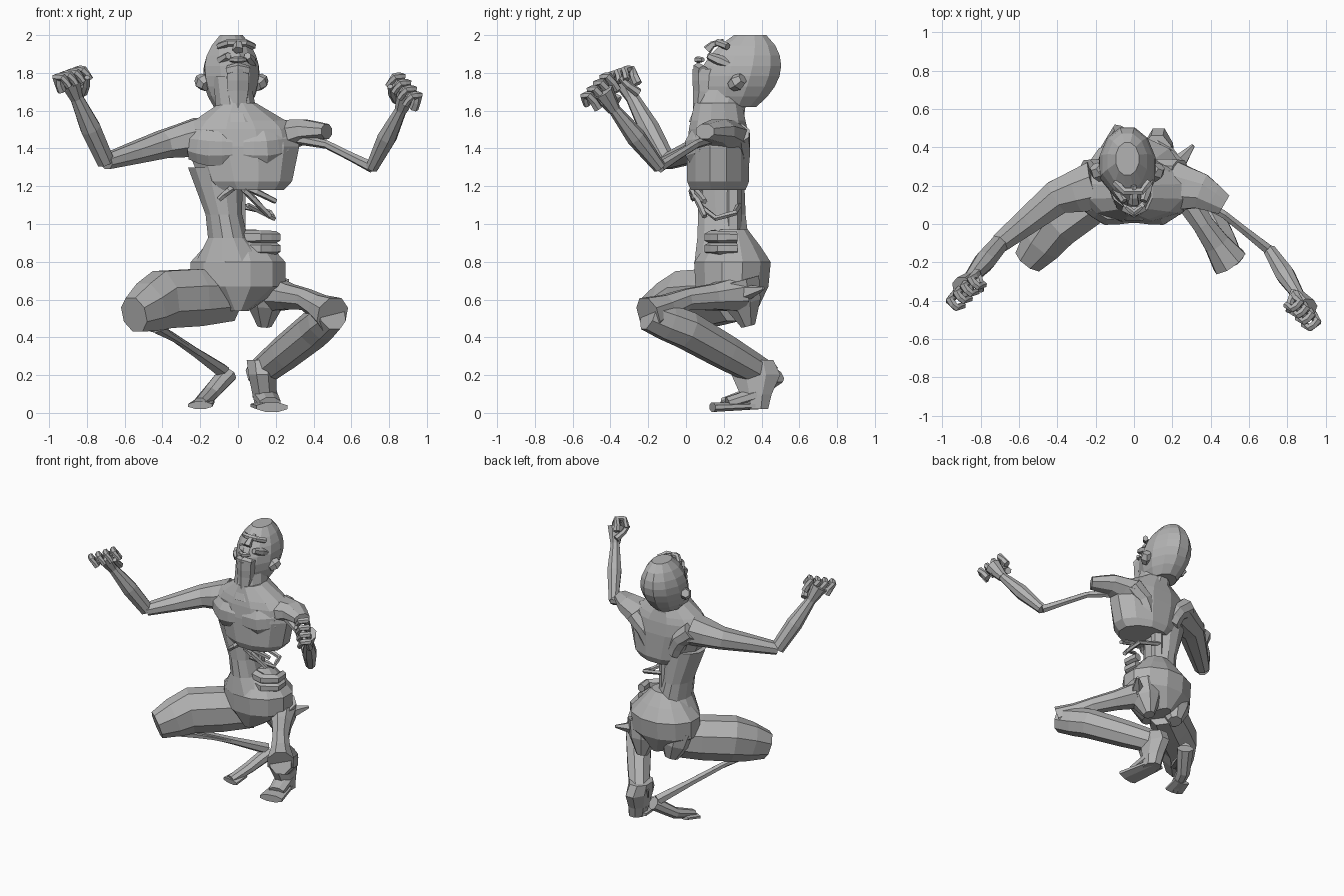
import bpy, bmesh, math
from mathutils import Vector

cube = bpy.data.objects.get("Cube")
if cube:
    bpy.data.objects.remove(cube, do_unlink=True)

skin = bpy.data.materials.new("grey_skin")
skin.use_nodes = True
tone = (0.45, 0.45, 0.45, 1)
skin.diffuse_color = tone
skin.node_tree.nodes["Principled BSDF"].inputs["Base Color"].default_value = tone


def skin_rings(name, rings):
    """Joins rings of points into a closed flat-shaded object."""
    bm = bmesh.new()
    loops = [[bm.verts.new(point) for point in ring] for ring in rings]
    count = len(loops[0])
    for lower, upper in zip(loops, loops[1:]):
        for i in range(count):
            j = (i + 1) % count
            bm.faces.new((lower[i], lower[j], upper[j], upper[i]))
    bm.faces.new(loops[0])
    bm.faces.new(loops[-1])
    bmesh.ops.recalc_face_normals(bm, faces=bm.faces)
    mesh = bpy.data.meshes.new(name)
    bm.to_mesh(mesh)
    bm.free()
    mesh.materials.append(skin)
    obj = bpy.data.objects.new(name, mesh)
    bpy.context.collection.objects.link(obj)
    return obj


def ellipse(centre, across, along, sides):
    """Ring of points spanned by two half-axis vectors."""
    angles = [math.tau * (i + 0.5) / sides for i in range(sides)]
    return [centre + across * math.cos(a) + along * math.sin(a) for a in angles]


def stack(name, base, top, levels, sides=12):
    """Level rings from base to top, each (fraction, half width, half depth)."""
    base, top = Vector(base), Vector(top)
    rings = [ellipse(base.lerp(top, t), Vector((width, 0, 0)), Vector((0, depth, 0)), sides)
             for t, width, depth in levels]
    return skin_rings(name, rings)


def limb(name, path, start, end, bulge=0, flat=1, sides=8):
    """Tapered tube along a path, swelling mid-way by bulge; flat scales its height."""
    joints = [Vector(p) for p in path]
    points = [joints[0]]
    for a, b in zip(joints, joints[1:]):
        points += [a.lerp(b, 0.5), b]
    last = len(points) - 1
    whole = (points[last] - points[0]).normalized()
    reference = Vector((0, 1, 0)) if abs(whole.z) > 0.85 else Vector((0, 0, 1))
    rings = []
    for k, point in enumerate(points):
        tangent = (points[min(k + 1, last)] - points[max(k - 1, 0)]).normalized()
        side = tangent.cross(reference).normalized()
        up = side.cross(tangent)
        t = k / last
        radius = start + (end - start) * t + bulge * math.sin(math.pi * t)
        rings.append(ellipse(point, side * radius, up * radius * flat, sides))
    return skin_rings(name, rings)


# Trunk: full chest, hollowed waist, narrow-topped pelvis
stack("chest", (.05, .17, 1.18), (0, .17, 1.64),
      [(0, .2, .15), (.1, .25, .17), (.5, .31, .17), (.7, .3, .16), (.8, .25, .15), (1, .1, .13)])
stack("waist", (-.03, .2, .8), (-.12, .18, 1.3),
      [(0, .2, .16), (.25, .11, .14), (.5, .1, .13), (1, .15, .13)])
stack("pelvis", (0, .24, .54), (0, .25, .97),
      [(0, .06, .14), (.3, .26, .2), (.6, .26, .21), (.8, .18, .15), (1, .1, .08)])
limb("left_buttock", [(.15, .27, .7), (.14, .33, .46)], start=.13, end=.04, bulge=.02)
limb("right_buttock", [(-.13, .27, .7), (-.1, .32, .5)], start=.12, end=.05, bulge=.02)
limb("hip_shard", [(.18, .25, .62), (.31, .41, .66)], start=.07, end=.01, sides=5)

# Exposed ribs, spine and entrails on the left side
breastbone = (0, .08, 1.22)
rib_ends = [(.17, .1, 1.04), (.2, .1, 1.12), (.08, .05, 1.13), (-.1, .04, 1.13)]
for k, rib_end in enumerate(rib_ends):
    bend = Vector(breastbone).lerp(Vector(rib_end), 0.5) - Vector((0, .03, 0))
    limb(f"front_rib_{k}", [breastbone, bend, rib_end], start=.022, end=.015, sides=5)
limb("lower_rib", [(0, .28, 1.1), (.17, .26, 1.06), (.19, .16, 1.03), (.05, .07, 1.1)],
     start=.016, end=.014, sides=5)
limb("spine", [(0, .25, .9), (0, .25, 1.2)], start=.045, end=.045, sides=6)
for k, z in enumerate((.87, .93)):
    limb(f"entrail_{k}", [(0, .17, z), (.12, .13, z), (.2, .18, z), (.19, .27, z)],
         start=.04, end=.03, sides=6)

# Head tilted back, narrowing toward the face
skull_levels = []
for k in range(8):
    t = k / 7
    swell = math.sin(math.pi * (.15 + .78 * t)) ** .6
    skull_levels.append((t, .155 * swell, .22 * swell))
middle = -.035
head = stack("head", (middle, .24, 1.62), (middle, .34, 2), skull_levels)
for vertex in head.data.vertices:
    back = max(0, min(1, (vertex.co.y - .05) / .2))
    vertex.co.x = (vertex.co.x - middle) * (1 + back) / 2 + middle * back

# Neck and features of the face
stack("neck", (0, .16, 1.54), (middle, .22, 1.78), [(0, .15, .15), (.3, .11, .14), (1, .1, .13)])
limb("throat", [(0, .07, 1.56), (0, .1, 1.7), (0, .1, 1.82)], start=.03, end=.065, bulge=.015, sides=6)
limb("chin", [(-.05, .09, 1.81), (0, .065, 1.825), (.05, .09, 1.81)], start=.03, end=.03, sides=6)
limb("lips", [(-.04, .09, 1.87), (0, .06, 1.87), (.04, .09, 1.87)], start=.012, end=.012, bulge=.006, sides=6)
limb("nose", [(0, .11, 1.92), (0, .14, 1.95), (0, .2, 1.97)], start=.032, end=.015, flat=.8, sides=5)
limb("brow", [(-.1, .22, 1.94), (-.05, .17, 1.96), (.04, .17, 1.96), (.08, .22, 1.94)],
     start=.02, end=.02, sides=6)

# Paired features of head and chest
for label, s in (("left", 1), ("right", -1)):
    limb(label + "_ear", [(middle + s * .13, .24, 1.73), (middle + s * .17, .3, 1.77)],
         start=.03, end=.03, bulge=.015, sides=6)
    limb(label + "_cheek", [(s * .05, .12, 1.89), (middle / 2 + s * .1, .24, 1.84)],
         start=.02, end=.02, bulge=.01, sides=6)
    limb(label + "_breast", [(s * .03, .05, 1.4), (s * .14, .05, 1.4), (s * .24, .11, 1.42)],
         start=.05, end=.05, bulge=.01, flat=1.7)
    limb(label + "_shoulder_blade", [(s * .24, .27, 1.48), (s * .15, .28, 1.4), (s * .1, .27, 1.28)],
         start=.07, end=.06)

# Right arm, whole
right_elbow, right_wrist = (-.7, -.1, 1.33), (-.86, -.29, 1.68)
limb("right_upper_arm", [(-.2, .2, 1.46), (-.4, .14, 1.42), right_elbow],
     start=.14, end=.055, flat=.8)
limb("right_forearm", [right_elbow, right_wrist], start=.05, end=.035, bulge=.015)

# Left arm, bare bone above the elbow
left_elbow, left_wrist = (.71, -.14, 1.3), (.87, -.39, 1.62)
limb("left_shoulder", [(.2, .2, 1.46), (.35, .17, 1.49), (.47, .1, 1.49)],
     start=.14, end=.06, flat=.7)
limb("left_arm_bone", [(.27, .16, 1.46), (.47, .05, 1.42), left_elbow],
     start=.035, end=.03, bulge=-.01, sides=6)
limb("left_forearm", [left_elbow, left_wrist], start=.035, end=.03, bulge=.02)


def fist(label, wrist, axis, spread, flip):
    """Palm with four curled fingers and a thumb."""
    wrist, axis, spread = Vector(wrist), Vector(axis).normalized(), Vector(spread)
    curl = axis.cross(spread).normalized() * flip
    knuckles = wrist + axis * .1
    limb(label + "_palm", [wrist - axis * .02, knuckles], start=.035, end=.06)
    for k in range(4):
        root = knuckles + spread * (k / 3 - .5)
        bend = root + axis * .04
        limb(f"{label}_finger_{k}", [root - axis * .05, bend, bend + curl * .05,
                                     root - axis * .02 + curl * .07],
             start=.025, end=.018, sides=6)
    root = wrist - spread * .35
    limb(label + "_thumb", [root, root + axis * .05 + curl * .05, root + axis * .1 + curl * .08],
         start=.025, end=.016, sides=6)


fist("right", right_wrist, axis=(-.06, -.07, .15), spread=(-.11, -.11, -.04), flip=1)
fist("left", left_wrist, axis=(.06, -.1, .16), spread=(.09, -.1, -.1), flip=-1)

# Right leg, bare bone below the knee
right_heel = (-.08, .46, .22)
limb("right_thigh", [(-.05, .25, .62), (-.4, 0, .6), (-.55, -.19, .52)],
     start=.12, end=.085, bulge=.035, flat=1.2)
limb("right_shin_bone", [(-.48, -.12, .48), (-.37, .05, .42), right_heel],
     start=.045, end=.04, bulge=-.02, sides=6)
limb("right_second_bone", [(-.43, -.08, .45), (-.3, .12, .37), right_heel],
     start=.03, end=.02, bulge=-.01, sides=5)
limb("right_foot", [(-.06, .48, .2), (-.15, .35, .1), (-.2, .2, .05)],
     start=.06, end=.04, flat=.8)
limb("right_toes", [(-.18, .3, .06), (-.2, .19, .04)], start=.06, end=.07, flat=.3)

# Left leg, wasted thigh and full calf
left_knee = (.5, -.2, .52)
limb("left_thigh", [(.18, .28, .63), (.36, 0, .6), left_knee],
     start=.1, end=.1, bulge=-.04)
limb("left_calf", [left_knee, (.4, 0, .44), (.1, .42, .2)], start=.08, end=.07, bulge=.02, flat=1.1)
stack("left_heel", (.15, .37, .02), (.12, .37, .28),
      [(0, .06, .07), (.3, .07, .09), (.7, .08, .14), (1, .08, .1)], sides=8)
limb("left_instep", [(.14, .38, .1), (.17, .22, .05)], start=.07, end=.06, flat=.6)
limb("left_foot", [(.13, .4, .04), (.18, .14, .03)], start=.07, end=.09, flat=.3)
